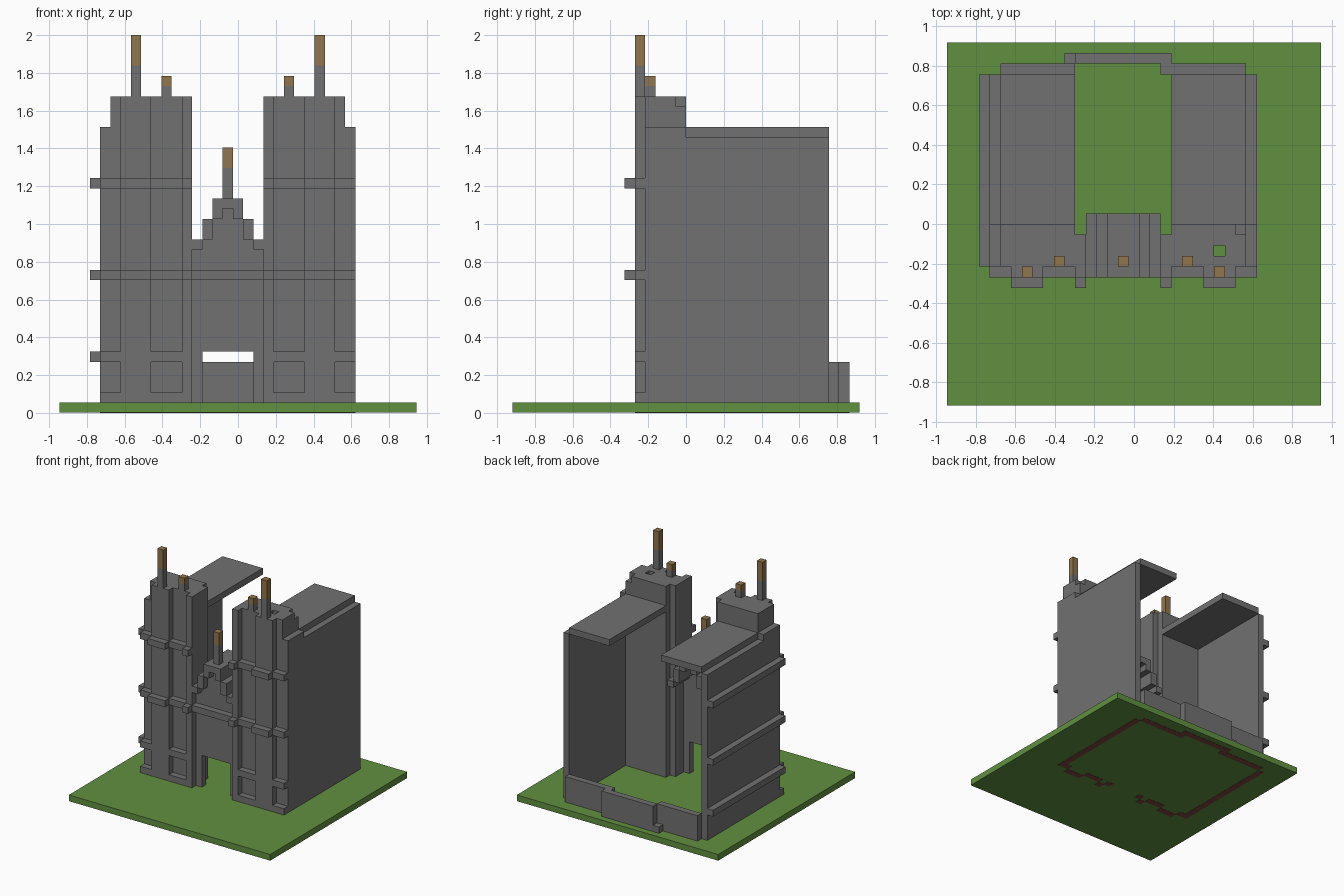
import bpy
import bmesh

if "Cube" in bpy.data.objects:
    bpy.data.objects.remove(bpy.data.objects["Cube"])

U = 2 / 37                      # one block
OX, OY = 17.5, 17               # block coordinates of the centre


def material(name, rgb):
    m = bpy.data.materials.new(name)
    m.use_nodes = True
    m.diffuse_color = (*rgb, 1)
    bsdf = m.node_tree.nodes["Principled BSDF"]
    bsdf.inputs["Base Color"].default_value = (*rgb, 1)
    bsdf.inputs["Roughness"].default_value = 0.9
    return m


STONE = material("grey stone", (0.165, 0.165, 0.165))
GRASS = material("grass green", (0.12, 0.28, 0.052))
WOOD = material("brown wood", (0.28, 0.18, 0.075))
CLAY = material("dark red footing", (0.20, 0.06, 0.045))


def part(name, mat, boxes):
    """One object from boxes given as block ranges (x0, x1, y0, y1, z0, z1)."""
    bm = bmesh.new()
    for x0, x1, y0, y1, z0, z1 in boxes:
        lo = ((x0 - OX) * U, (y0 - OY) * U, z0 * U)
        hi = ((x1 - OX) * U, (y1 - OY) * U, z1 * U)
        cube = bmesh.ops.create_cube(bm, size=1)["verts"]
        for v in cube:
            v.co = [a + (c + 0.5) * (b - a) for a, b, c in zip(lo, hi, v.co)]
    me = bpy.data.meshes.new(name)
    bm.to_mesh(me)
    bm.free()
    me.materials.append(mat)
    ob = bpy.data.objects.new(name, me)
    bpy.context.collection.objects.link(ob)


def flip(boxes):
    """Mirror boxes across the facade's centre line."""
    return [(33 - b[1], 33 - b[0], *b[2:]) for b in boxes]


# Lawn and the wall footing that shows underneath
part("lawn", GRASS, [(0, 35, 0, 34, 0.03, 1)])
half_footing = [(28, 29, 13, 31), (27, 28, 13, 14), (24, 27, 12, 13),
                (21, 24, 13, 14), (20, 21, 12, 13), (19, 20, 13, 14),
                (20, 28, 31, 32)]
strips = [(*b, 0, 0.06) for b in half_footing]
part("footing", CLAY, strips + flip(strips) + [(12, 21, 32, 33, 0, 0.06)])

# Facade layout of the left half: pilasters stand proud of the recesses
PILASTERS = [(20, 21), (24, 27)]
RECESSES = [(21, 24), (27, 29)]

walls = [(20, 28, 13, 14, 1, 31),      # front
         (20, 21, 13, 16, 1, 31),      # inner side
         (21, 27, 16, 17, 1, 31),      # back
         (27, 28, 16, 17, 1, 30),
         (28, 29, 13, 17, 1, 28),      # outer side
         (27, 28, 13, 16, 27, 31)]
deck = [(21, 25, 14, 16, 30, 31), (26, 27, 14, 16, 30, 31),
        (25, 26, 15, 16, 30, 31)]
pilasters = [(a, b, 12, 13, 1, 31) for a, b in PILASTERS]
plinths = [(a, b, 12, 13, z0, z1) for a, b in RECESSES for z0, z1 in ((1, 2), (5, 6))]
bands = [(a, b, y, y + 1, z, z + 1) for z in (13, 22)
         for group, y in ((PILASTERS, 11), (RECESSES, 12)) for a, b in group]
side_wall = [(28, 29, 17, 31, 1, 27)]
side_roof = [(21, 28, 17, 31, 27, 28)]

for side, turn in (("left", list), ("right", flip)):
    part(side + "_tower", STONE, turn(walls + deck))
    part(side + "_pilasters", STONE, turn(pilasters))
    part(side + "_window_surrounds", STONE, turn(plinths))
    part(side + "_front_bands", STONE, turn(bands))
    part(side + "_side_wall", STONE, turn(side_wall))
    part(side + "_side_roof", STONE, turn(side_roof))

# The right tower has a closed deck and corner
part("right_tower_infill", STONE, flip([(25, 26, 14, 15, 30, 31), (27, 28, 16, 17, 30, 31)]))

# Ledges along the right wall
part("right_wall_ledges", STONE, [(3, 4, 13, 31, z, z + 1) for z in (5, 13, 22)])

# Central wall with doorway, and its stepped gable roof
ROOF = [(19, 16, 17), (18, 17, 19), (17, 19, 21)]     # column, underside, top
gable = [(x, x + 1, 12, 18, z0, z1) for x, z0, z1 in ROOF]
infill = [(x, x + 1, 13, 14, 6, z0) for x, z0, z1 in ROOF]
part("gable_roof", STONE, gable + flip(gable) + [(16, 17, 12, 18, 20, 21)])
part("centre_wall", STONE, infill + flip(infill)
     + [(16, 17, 13, 14, 6, 20), (13, 14, 13, 14, 1, 6), (19, 20, 13, 14, 1, 6)])
part("centre_band", STONE, [(13, 20, 12, 13, 13, 14)])

# Low rear wall with a projecting bay
part("rear_wall", STONE, [(5, 12, 31, 32, 1, 5), (20, 28, 31, 32, 1, 5)])
part("rear_bay", STONE, [(12, 21, 32, 33, 1, 5), (11, 12, 32, 33, 1, 2)])

# Spires: stone shaft and wooden tip
SPIRES = {"right_tall": (7, 12, 31, 34, 37), "right_short": (10, 13, 31, 32, 33),
          "centre": (16, 13, 21, 24, 26),
          "left_short": (22, 13, 31, 32, 33), "left_tall": (25, 12, 31, 34, 37)}
for name, (x, y, base, mid, top) in SPIRES.items():
    part(name + "_spire_shaft", STONE, [(x, x + 1, y, y + 1, base, mid)])
    part(name + "_spire_tip", WOOD, [(x, x + 1, y, y + 1, mid, top)])
